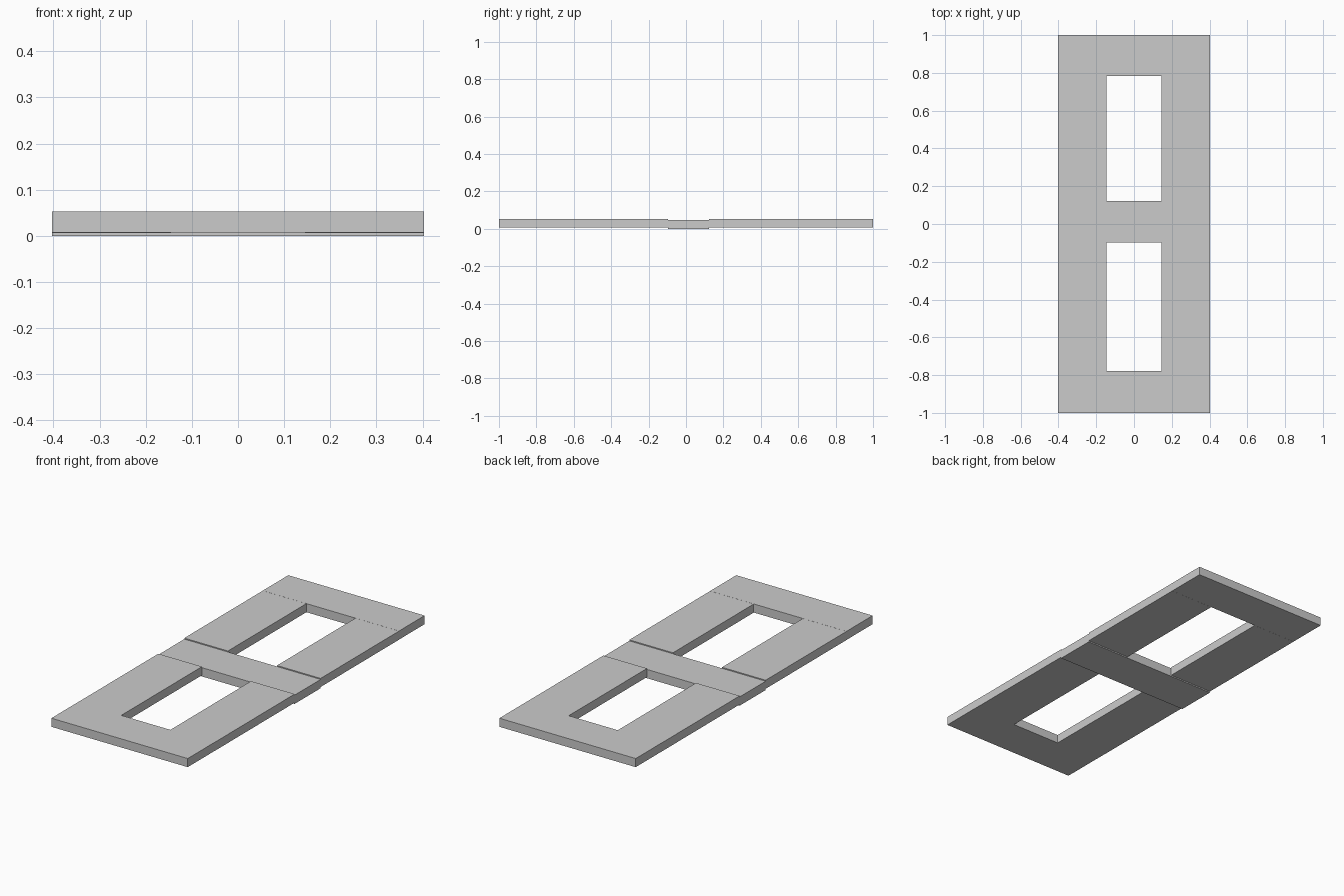
import bpy
import bmesh

if "Cube" in bpy.data.objects:
    bpy.data.objects.remove(bpy.data.objects["Cube"])

W = 0.403            # half width of the frame
HOLE = 0.145         # half width of the openings
Z0, Z1 = 0.0065, 0.0525


def box(name, x, y, z):
    """Box from (min, max) ranges on each axis."""
    bm = bmesh.new()
    bmesh.ops.create_cube(bm, size=1)
    for v in bm.verts:
        for i, (lo, hi) in enumerate((x, y, z)):
            v.co[i] = hi if v.co[i] > 0 else lo
    mesh = bpy.data.meshes.new(name)
    bm.to_mesh(mesh)
    bm.free()
    obj = bpy.data.objects.new(name, mesh)
    bpy.context.collection.objects.link(obj)
    return obj


# Middle crossbar, set slightly lower than the rest
box("middle_crossbar", (-W, W), (-0.097, 0.122), (0, 0.047))

# Each half: full-width end rail and two side strips around the opening
for half, outer, end, inner in (("front", -1.0, -0.779, -0.097),
                                ("back", 1.0, 0.784, 0.122)):
    box(half + "_end_rail", (-W, W), sorted((outer, end)), (Z0 + 0.0004, Z1 + 0.0004))
    for side, x in (("left", (-W, -HOLE)), ("right", (HOLE, W))):
        box(f"{half}_{side}_strip", x, sorted((end, inner)), (Z0, Z1))
